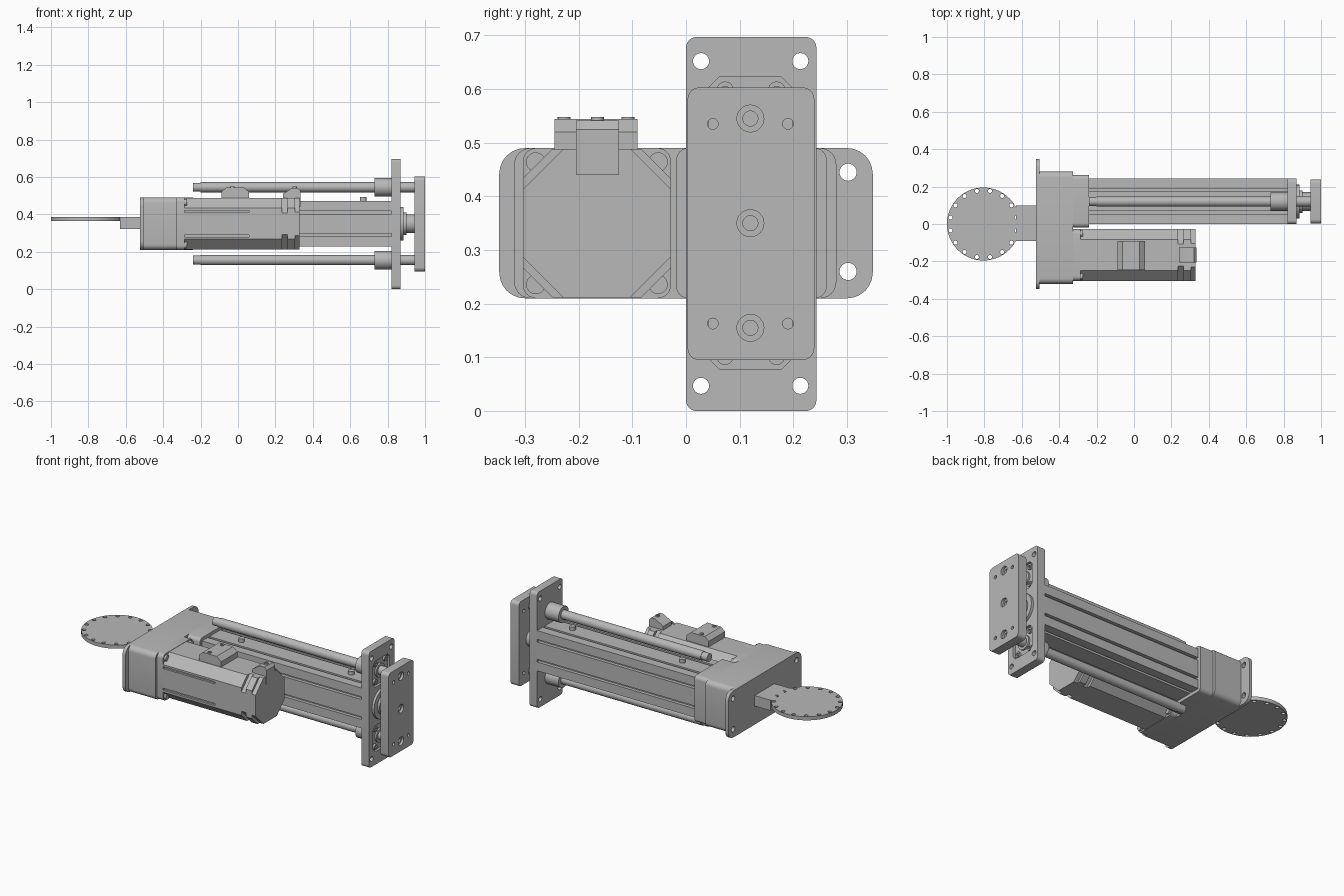
import bpy, bmesh
from math import sin, cos, pi, radians
from mathutils import Matrix

cube = bpy.data.objects.get("Cube")
if cube:
    bpy.data.objects.remove(cube)

grey = bpy.data.materials.new("machine_grey")
grey.use_nodes = True
TINT = (0.48, 0.48, 0.48, 1)
grey.diffuse_color = TINT
for node in grey.node_tree.nodes:
    if node.type == 'BSDF_PRINCIPLED':
        node.inputs["Base Color"].default_value = TINT

# Local profile plane to world: x prisms use (y, z), y prisms (x, z), z prisms (x, y)
AXES = {
    'x': Matrix(((0, 0, 1), (1, 0, 0), (0, 1, 0))),
    'y': Matrix(((1, 0, 0), (0, 0, -1), (0, 1, 0))),
    'z': Matrix.Identity(3),
}


def circle(u, v, r, n=32):
    return [(u + r * cos(2 * pi * i / n), v + r * sin(2 * pi * i / n)) for i in range(n)]


def rect(u0, u1, v0, v1, r=0.0, seg=6):
    """Rectangle with rounded corners; seg=1 gives chamfers."""
    if r == 0:
        return [(u0, v0), (u1, v0), (u1, v1), (u0, v1)]
    corners = [(u1 - r, v1 - r), (u0 + r, v1 - r), (u0 + r, v0 + r), (u1 - r, v0 + r)]
    return [(cu + r * cos(a), cv + r * sin(a))
            for k, (cu, cv) in enumerate(corners)
            for a in [(k + i / seg) * pi / 2 for i in range(seg + 1)]]


def prism(name, axis, lo, hi, outline, holes=()):
    """Extrude an outline with holes between lo and hi along an axis."""
    curve = bpy.data.curves.new(name + "_profile", 'CURVE')
    curve.dimensions = '2D'
    curve.fill_mode = 'BOTH'
    curve.extrude = (hi - lo) / 2
    for loop in [outline, *holes]:
        spline = curve.splines.new('POLY')
        spline.points.add(len(loop) - 1)
        for p, (u, v) in zip(spline.points, loop):
            p.co = (u, v, 0, 1)
        spline.use_cyclic_u = True
    temp = bpy.data.objects.new(name + "_profile", curve)
    bpy.context.collection.objects.link(temp)
    deps = bpy.context.evaluated_depsgraph_get()
    mesh = bpy.data.meshes.new_from_object(temp.evaluated_get(deps))
    bpy.data.objects.remove(temp)
    mesh.name = name
    bm = bmesh.new()
    bm.from_mesh(mesh)
    bmesh.ops.remove_doubles(bm, verts=bm.verts, dist=1e-5)
    bmesh.ops.translate(bm, verts=bm.verts, vec=(0, 0, (hi + lo) / 2 * (-1 if axis == 'y' else 1)))
    bmesh.ops.transform(bm, verts=bm.verts, matrix=AXES[axis].to_4x4())
    bmesh.ops.recalc_face_normals(bm, faces=bm.faces)
    bm.to_mesh(mesh)
    bm.free()
    mesh.shade_smooth()
    mesh.set_sharp_from_angle(angle=radians(32))
    mesh.materials.clear()
    mesh.materials.append(grey)
    ob = bpy.data.objects.new(name, mesh)
    bpy.context.collection.objects.link(ob)
    return ob


def slotted_square(cu, cv, h, slots, w, d):
    """Square profile with slots cut into all four sides."""
    side = [(-h, -h)]
    for s in slots:
        side += [(s - w, -h), (s - w, d - h), (s + w, d - h), (s + w, -h)]
    pts = []
    for _ in range(4):
        pts += [(cu + a, cv + b) for a, b in side]
        side = [(-b, a) for a, b in side]
    return pts


YC, ZC = 0.122, 0.35          # cylinder axis
ROD_Z = (0.155, 0.545)        # guide rod heights

# Cylinder body with slots
prism("cylinder_body", 'x', -0.25, 0.825, slotted_square(YC, ZC, 0.121, (-0.06, 0.06), 0.008, 0.02))
for i, x in enumerate((-0.06, 0.67)):
    prism(f"body_plug_{i}", 'z', 0.465, 0.492, circle(x, 0.12, 0.017, 20))

# Guide rods and bushings
for tag, z in zip(("lower", "upper"), ROD_Z):
    prism(tag + "_guide_rod", 'x', -0.2, 0.95, circle(0.12, z, 0.027))
    prism(tag + "_rod_tip", 'x', -0.24, -0.2, circle(0.12, z, 0.024))
    prism(tag + "_bushing", 'x', 0.73, 0.825, circle(0.12, z, 0.049))

# Front flange: solid back layer and pocketed front layer
edge = rect(0, 0.243, 0, 0.697, 0.02)
corner_holes = [circle(y, z, 0.015, 24) for y in (0.028, 0.213) for z in (0.047, 0.652)]
rod_holes = [circle(0.12, z, 0.028) for z in ROD_Z]
prism("flange_back", 'x', 0.82, 0.855, edge, corner_holes + rod_holes)
pockets = [rect(0.042, 0.198, z0, z1, 0.02, 1) for z0, z1 in ((0.078, 0.235), (0.465, 0.622))]
prism("flange_front", 'x', 0.855, 0.87, edge, corner_holes + pockets)
for tag, z in zip(("lower", "upper"), ROD_Z):
    prism(tag + "_rod_seal", 'x', 0.85, 0.865, circle(0.12, z, 0.042))
    for i, y in enumerate((0.073, 0.169)):
        for j, dz in enumerate((-0.053, 0.053)):
            prism(f"{tag}_flange_screw_{i}{j}", 'x', 0.85, 0.867, circle(y, z + dz, 0.016, 20),
                  [circle(y, z + dz, 0.008, 6)])

# Piston rod and collars
for name, x0, x1, r in (("rod_collar", 0.865, 0.885, 0.09), ("rod_gland", 0.88, 0.9, 0.06),
                        ("piston_rod", 0.89, 0.95, 0.05)):
    prism(name, 'x', x0, x1, circle(0.12, ZC, r, 40))

# Tool plate with counterbored holes
face = rect(0.003, 0.239, 0.095, 0.603, 0.022)
pins = [circle(y, z, 0.01, 20) for y in (0.05, 0.19) for z in (0.163, 0.535)]
bores = (*ROD_Z, ZC)
prism("tool_plate_back", 'x', 0.945, 0.985, face, pins + [circle(0.12, z, 0.014, 24) for z in bores])
prism("tool_plate_front", 'x', 0.985, 1.0, face, pins + [circle(0.12, z, 0.025) for z in bores])

# Transmission housing with end plate
prism("end_plate", 'x', -0.525, -0.505, rect(-0.348, 0.348, 0.21, 0.49, 0.048),
      [circle(y, z, 0.016, 24) for y in (-0.3, 0.302) for z in (0.26, 0.445)])
prism("belt_housing", 'x', -0.508, -0.325, rect(-0.32, 0.28, 0.21, 0.49, 0.03))
prism("cylinder_mount", 'x', -0.33, -0.24, rect(-0.018, 0.262, 0.21, 0.49, 0.022))

# Motor: mounting flange, then body segments with chamfered corners
MY, H = -0.166, 0.138
prism("motor_flange", 'x', -0.33, -0.285, rect(MY - H, MY + H, 0.21, 0.49, 0.025))
for i, y in enumerate((MY - 0.114, MY + 0.114)):
    for j, z in enumerate((ZC - 0.114, ZC + 0.114)):
        prism(f"motor_mount_screw_{i}{j}", 'x', -0.29, -0.272, circle(y, z, 0.018, 20))
for name, x0, x1, c in (("motor_body", 0.06, 0.235, 0.055), ("motor_screw_notch", 0.235, 0.265, 0.08),
                        ("motor_rear", 0.265, 0.305, 0.055), ("motor_cap", 0.305, 0.33, 0.075)):
    prism(name, 'x', x0, x1, rect(MY - H, MY + H, ZC - H, ZC + H, c, 1))
grooved = rect(MY - H, MY + H, ZC - H, ZC + H, 0.055, 1)
groove_pts = []
for z in (0.065, -0.065):
    groove_pts += [(MY - H + d, ZC + z + s * 0.006) for s, d in ((1, 0), (1, 0.012), (-1, 0.012), (-1, 0))]
prism("motor_front_body", 'x', -0.29, 0.06, grooved[:4] + groove_pts + grooved[4:])

# Motor connectors with screws
prism("power_connector", 'y', -0.245, -0.09,
      [(-0.088, 0.48), (0.06, 0.48), (0.06, 0.52), (0.03, 0.544), (-0.062, 0.544), (-0.088, 0.522)])
prism("signal_connector", 'y', -0.205, -0.125,
      [(0.24, 0.48), (0.31, 0.48), (0.31, 0.44), (0.334, 0.44), (0.334, 0.525),
       (0.32, 0.541), (0.29, 0.541), (0.24, 0.51)])
for i, (x, y) in enumerate(((-0.03, -0.108), (-0.03, -0.227), (0.303, -0.165))):
    prism(f"connector_screw_{i}", 'z', 0.53, 0.548, circle(x, y, 0.012, 16), [circle(x, y, 0.006, 6)])

# Rear tab and perforated disc
prism("disc_tab", 'z', 0.322, 0.385, rect(-0.632, -0.52, -0.09, 0.098))
ring = [circle(-0.805 + 0.18 * cos(a), 0.18 * sin(a), 0.011, 14)
        for a in [(i + 0.5) * pi / 8 for i in range(16)]]
prism("perforated_disc", 'z', 0.364, 0.386, circle(-0.805, 0, 0.195, 64), ring)
